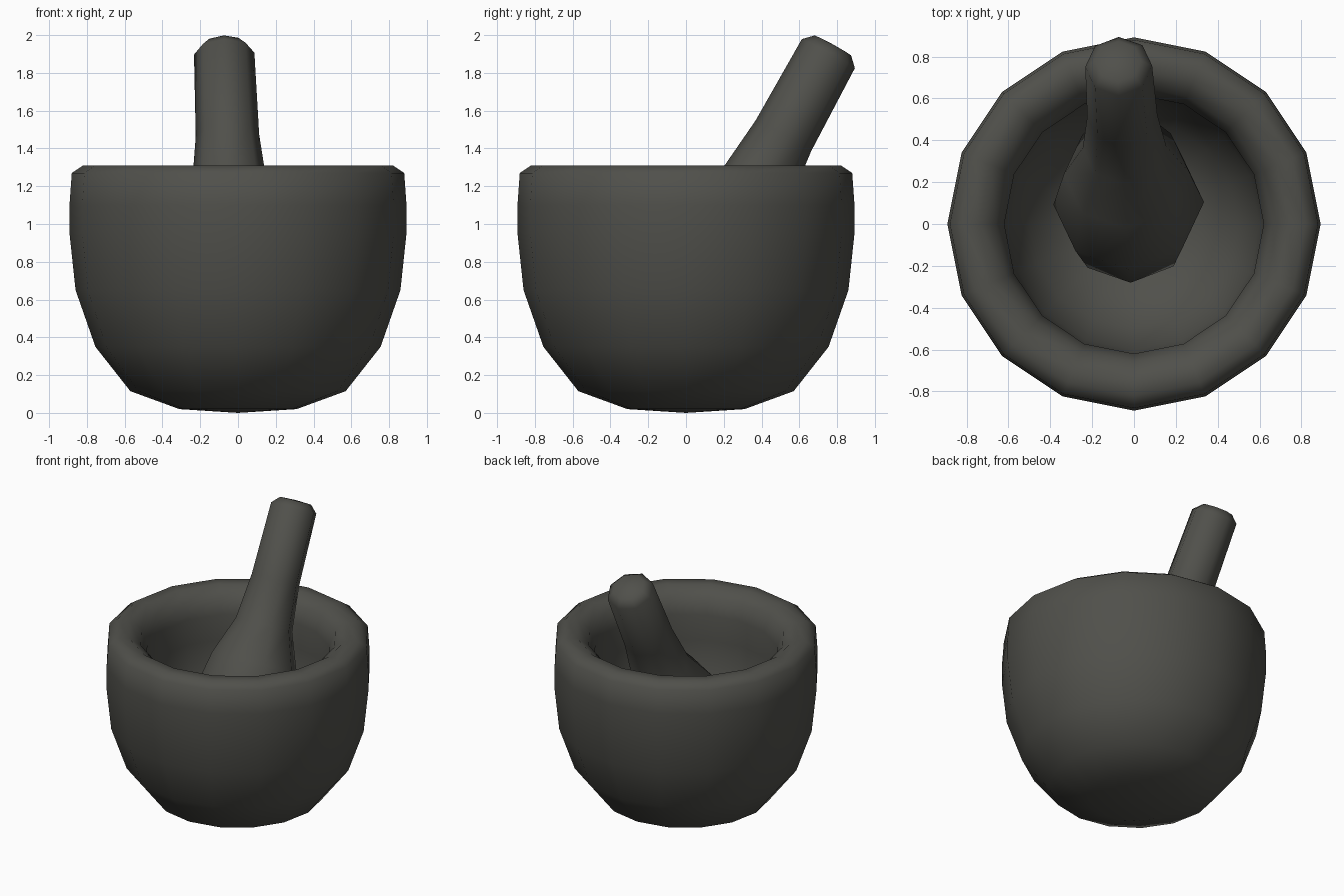
import bpy, bmesh, math
from mathutils import Vector

if "Cube" in bpy.data.objects:
    bpy.data.objects.remove(bpy.data.objects["Cube"])

stone = bpy.data.materials.new("dark grey stone")
stone.diffuse_color = (0.08, 0.08, 0.07, 1)
stone.use_nodes = True
stone.node_tree.nodes["Principled BSDF"].inputs["Base Color"].default_value = stone.diffuse_color


def lathe(name, profile, sides, turn=0.0):
    """Spin (radius, height) points around z; radius 0 closes to a pole."""
    bm = bmesh.new()
    rings = []
    for r, z in profile:
        if r == 0:
            rings.append([bm.verts.new((0, 0, z))] * sides)
        else:
            rings.append([bm.verts.new((r * math.cos(turn + 2 * math.pi * i / sides),
                                        r * math.sin(turn + 2 * math.pi * i / sides), z))
                          for i in range(sides)])
    for a, b in zip(rings, rings[1:]):
        for i in range(sides):
            j = (i + 1) % sides
            quad = list(dict.fromkeys((a[i], a[j], b[j], b[i])))
            bm.faces.new(quad)
    bmesh.ops.recalc_face_normals(bm, faces=bm.faces)
    for f in bm.faces:
        f.smooth = True
    me = bpy.data.meshes.new(name)
    bm.to_mesh(me)
    bm.free()
    me.materials.append(stone)
    ob = bpy.data.objects.new(name, me)
    bpy.context.collection.objects.link(ob)
    return ob


# Mortar bowl: outside, rounded lip, inside
lathe("mortar_bowl", [
    (0, 0.0), (0.31, 0.02), (0.57, 0.115), (0.755, 0.35), (0.86, 0.65),
    (0.892, 0.95), (0.892, 1.1), (0.88, 1.27), (0.82, 1.31), (0.74, 1.31),
    (0.66, 1.25), (0.62, 1.14), (0.63, 0.95), (0.60, 0.72), (0.50, 0.47),
    (0.31, 0.32), (0, 0.27)], 16)

# Pestle: built along z from the handle tip, then leaned into the bowl
pestle = lathe("pestle", [
    (0, 0.0), (0.11, 0.005), (0.16, 0.055), (0.168, 0.55), (0.20, 0.86),
    (0.30, 1.12), (0.36, 1.42), (0.29, 1.68), (0.16, 1.82), (0, 1.86)], 8)
axis = Vector((0.035, -0.48, -0.877))
side = Vector((1, 0, 0))
side = (side - axis * side.dot(axis) / axis.length_squared).normalized()
axis.normalize()
other = axis.cross(side)
tip = Vector((-0.075, 0.78, 1.95))
for v in pestle.data.vertices:
    v.co = tip + side * v.co.x + other * v.co.y + axis * v.co.z
